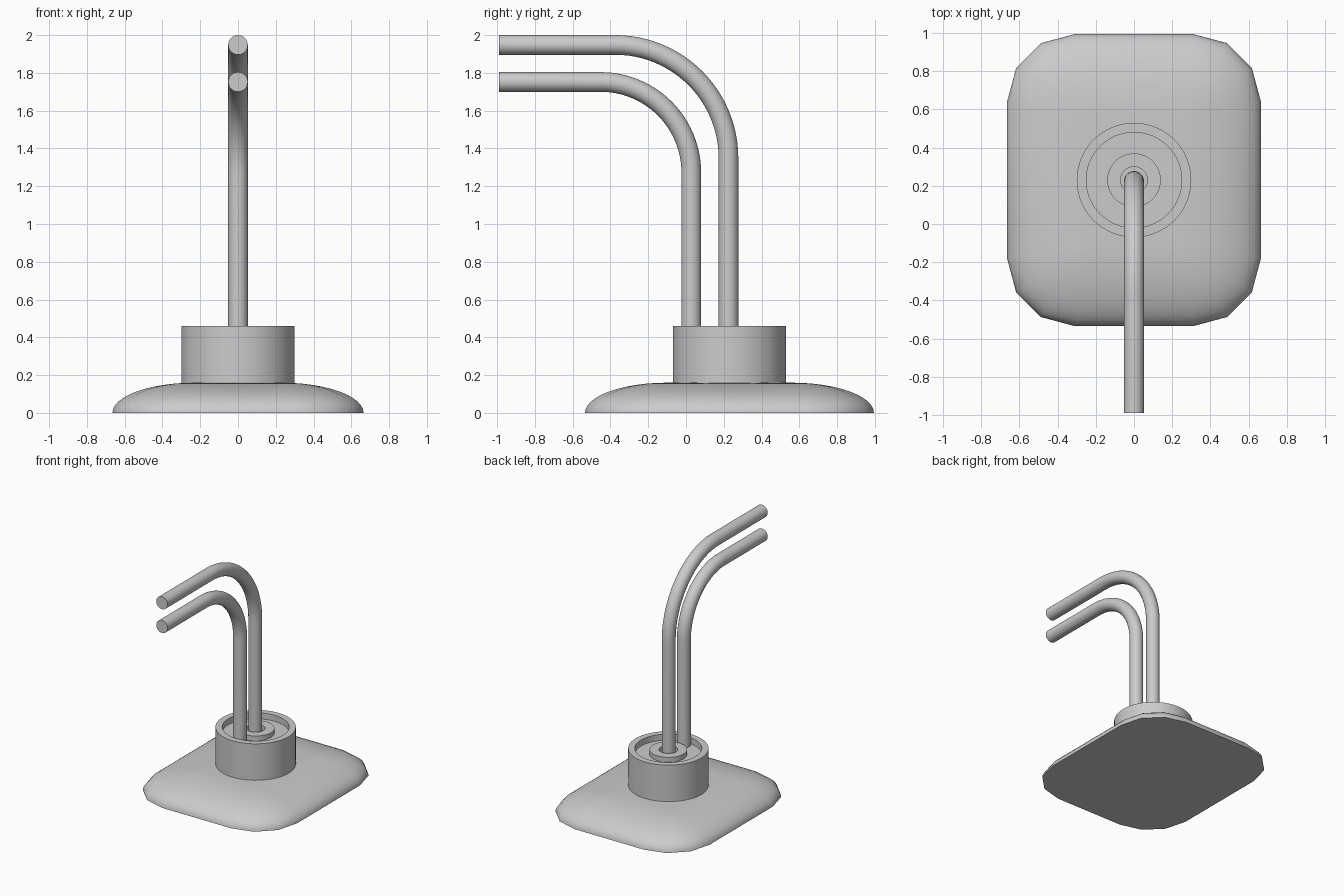
import bpy, bmesh
from math import sin, cos, pi, radians

if "Cube" in bpy.data.objects:
    bpy.data.objects.remove(bpy.data.objects["Cube"])

CY = 0.23  # shared y centre of base, pedestal and rear pipe


def build(name, rings, closed_caps=(True, True), angle=40):
    """Skin a list of equal-length point rings into a smooth-shaded object."""
    bm = bmesh.new()
    vs = [[bm.verts.new(p) for p in ring] for ring in rings]
    n = len(vs[0])
    for a, b in zip(vs, vs[1:]):
        for i in range(n):
            j = (i + 1) % n
            bm.faces.new((a[i], a[j], b[j], b[i]))
    if closed_caps[0]:
        bm.faces.new(vs[0][::-1])
    if closed_caps[1]:
        bm.faces.new(vs[-1])
    bmesh.ops.remove_doubles(bm, verts=bm.verts, dist=1e-5)
    bmesh.ops.recalc_face_normals(bm, faces=bm.faces)
    me = bpy.data.meshes.new(name)
    bm.to_mesh(me)
    bm.free()
    ob = bpy.data.objects.new(name, me)
    bpy.context.collection.objects.link(ob)
    bpy.context.view_layer.objects.active = ob
    ob.select_set(True)
    bpy.ops.object.shade_smooth_by_angle(angle=radians(angle))
    ob.select_set(False)
    return ob


def rounded_rect(r, z, hx, hy, seg=3):
    pts = []
    for q, (sx, sy) in enumerate([(1, 1), (-1, 1), (-1, -1), (1, -1)]):
        for k in range(seg + 1):
            a = (q + k / seg) * pi / 2
            pts.append((sx * hx + r * cos(a), CY + sy * hy + r * sin(a), z))
    return pts


def lathe(name, profile, n=64):
    rings = [[(r * cos(2 * pi * i / n), CY + r * sin(2 * pi * i / n), z)
              for i in range(n)] for r, z in profile]
    return build(name, rings)


def pipe(name, y, z_top, bend, z0=0.4, y_end=-0.99, r=0.052, n=32, seg=24):
    # path in the yz plane: (y, z, turn angle)
    path = [(y, z0, 0)]
    for k in range(seg + 1):
        a = pi / 2 * k / seg
        path.append((y - bend + bend * cos(a), z_top - bend + bend * sin(a), a))
    path.append((y_end, z_top, pi / 2))
    rings = [[(r * sin(t), py + r * cos(t) * cos(a), pz + r * cos(t) * sin(a))
              for t in (2 * pi * i / n for i in range(n))] for py, pz, a in path]
    return build(name, rings)


# Domed base with a flat underside
steps = 12
rings = []
for k in range(steps + 1):
    a = pi / 2 * k / steps
    c = cos(a)
    rings.append(rounded_rect(0.355 * c, 0.16 * sin(a), 0.23 + 0.08 * c, 0.33 + 0.08 * c))
build("base", rings)

# Round pedestal with recessed top
lathe("pedestal", [(0.3, 0), (0.3, 0.46), (0.25, 0.46), (0.25, 0.41)])

# Collar around the rear pipe
lathe("collar", [(0.14, 0.41), (0.14, 0.45), (0.07, 0.45), (0.07, 0.412)])

# Two bent pipes
pipe("rear_pipe", CY - 0.005, 1.948, 0.6)
pipe("front_pipe", 0.028, 1.752, 0.48)
